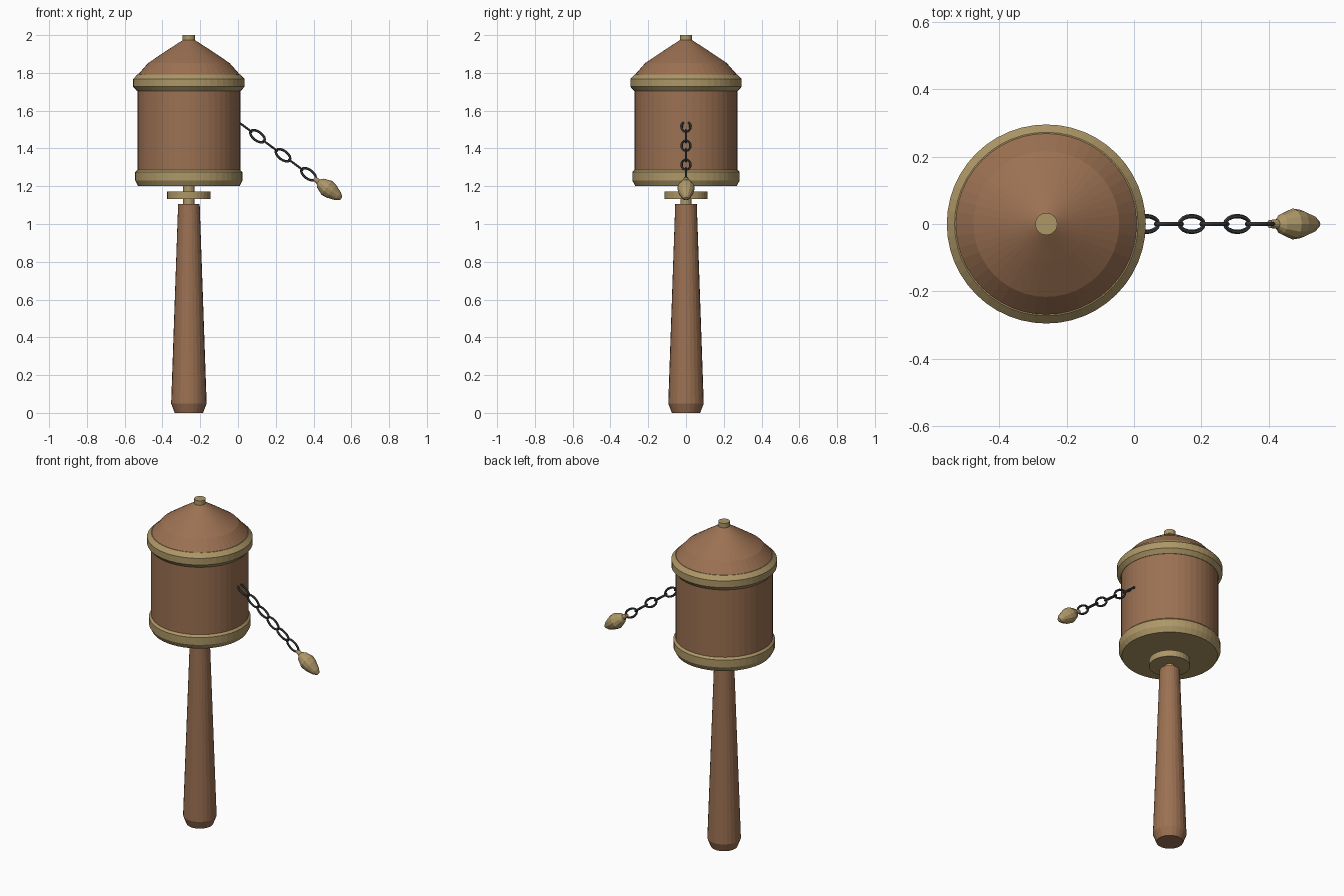
import bpy, bmesh, math
from mathutils import Matrix, Vector

cube = bpy.data.objects.get("Cube")
if cube:
    bpy.data.objects.remove(cube)


def material(name, r, g, b):
    m = bpy.data.materials.new(name)
    m.use_nodes = True
    m.diffuse_color = (r, g, b, 1)
    m.node_tree.nodes["Principled BSDF"].inputs["Base Color"].default_value = (r, g, b, 1)
    return m


wood = material("brown wood", 0.33, 0.165, 0.085)
brass = material("dull brass", 0.42, 0.31, 0.135)
iron = material("dark iron", 0.05, 0.056, 0.054)

AXIS_X = -0.26


def add_object(name, bm, mat, matrix):
    bmesh.ops.recalc_face_normals(bm, faces=bm.faces)
    mesh = bpy.data.meshes.new(name)
    bm.to_mesh(mesh)
    bm.free()
    mesh.materials.append(mat)
    ob = bpy.data.objects.new(name, mesh)
    ob.matrix_world = matrix
    bpy.context.collection.objects.link(ob)
    return ob


def lathe(name, profile, sides, mat, matrix=Matrix.Translation((AXIS_X, 0, 0))):
    """Closed solid turned from (radius, height) points, with flat caps."""
    bm = bmesh.new()
    rings = [[bm.verts.new((r * math.cos(2 * math.pi * i / sides),
                            r * math.sin(2 * math.pi * i / sides), z))
              for i in range(sides)] for r, z in profile]
    for low, high in zip(rings, rings[1:]):
        for i in range(sides):
            j = (i + 1) % sides
            bm.faces.new((low[i], low[j], high[j], high[i]))
    bm.faces.new(rings[0])
    bm.faces.new(rings[-1])
    return add_object(name, bm, mat, matrix)


def oval_link(name, half_length, half_width, wire, matrix, around=16, sides=6):
    """Oval ring lying in its local XY plane, long along X."""
    bm = bmesh.new()
    rings = []
    for i in range(around):
        a = 2 * math.pi * i / around
        centre = Vector((half_length * math.cos(a), half_width * math.sin(a), 0))
        out = Vector((half_width * math.cos(a), half_length * math.sin(a), 0)).normalized()
        rings.append([bm.verts.new(centre + out * wire * math.cos(2 * math.pi * k / sides)
                                   + Vector((0, 0, wire * math.sin(2 * math.pi * k / sides))))
                      for k in range(sides)])
    for i in range(around):
        a, b = rings[i], rings[(i + 1) % around]
        for k in range(sides):
            n = (k + 1) % sides
            bm.faces.new((a[k], b[k], b[n], a[n]))
    return add_object(name, bm, iron, matrix)


# Handle, spindle and collar
lathe("handle", [(0.075, 0), (0.094, 0.05), (0.057, 1.107)], 24, wood)
lathe("spindle", [(0.03, 1.08), (0.03, 1.22)], 16, brass)
lathe("collar", [(0.115, 1.133), (0.115, 1.172)], 32, brass)

# Drum with its two bands
lathe("drum", [(0.272, 1.22), (0.272, 1.75)], 48, wood)
lathe("lower_band", [(0.268, 1.2), (0.284, 1.23), (0.284, 1.275), (0.272, 1.287)], 48, brass)
lathe("upper_band", [(0.274, 1.703), (0.295, 1.727), (0.295, 1.768), (0.272, 1.792)], 48, brass)

# Roof and finial
lathe("roof", [(0.27, 1.785), (0.268, 1.793), (0.216, 1.852), (0.115, 1.92), (0.033, 1.973)],
      48, wood)
lathe("finial", [(0.033, 1.95), (0.033, 2.0)], 16, brass)

# Sloping chain, each link turned a quarter from the last
slope = Matrix.Rotation(math.atan2(0.0503, 0.0675), 4, 'Y')
for i in range(6):
    place = Matrix.Translation((0.036 + 0.0675 * i, 0, 1.515 - 0.0503 * i))
    turn = Matrix.Rotation(math.pi / 2 * (i % 2), 4, 'X')
    oval_link(f"chain_link_{i + 1}", 0.045, 0.0235, 0.0065, place @ slope @ turn)

# Weight at the end of the chain
along = Matrix.Translation((0.41, 0, 1.236)) @ slope @ Matrix.Rotation(math.pi / 2, 4, 'Y')
lathe("chain_weight", [(0.012, -0.01), (0.014, 0.018), (0.03, 0.034), (0.046, 0.075),
                       (0.042, 0.105), (0.025, 0.15), (0.01, 0.17)], 12, brass, along)
